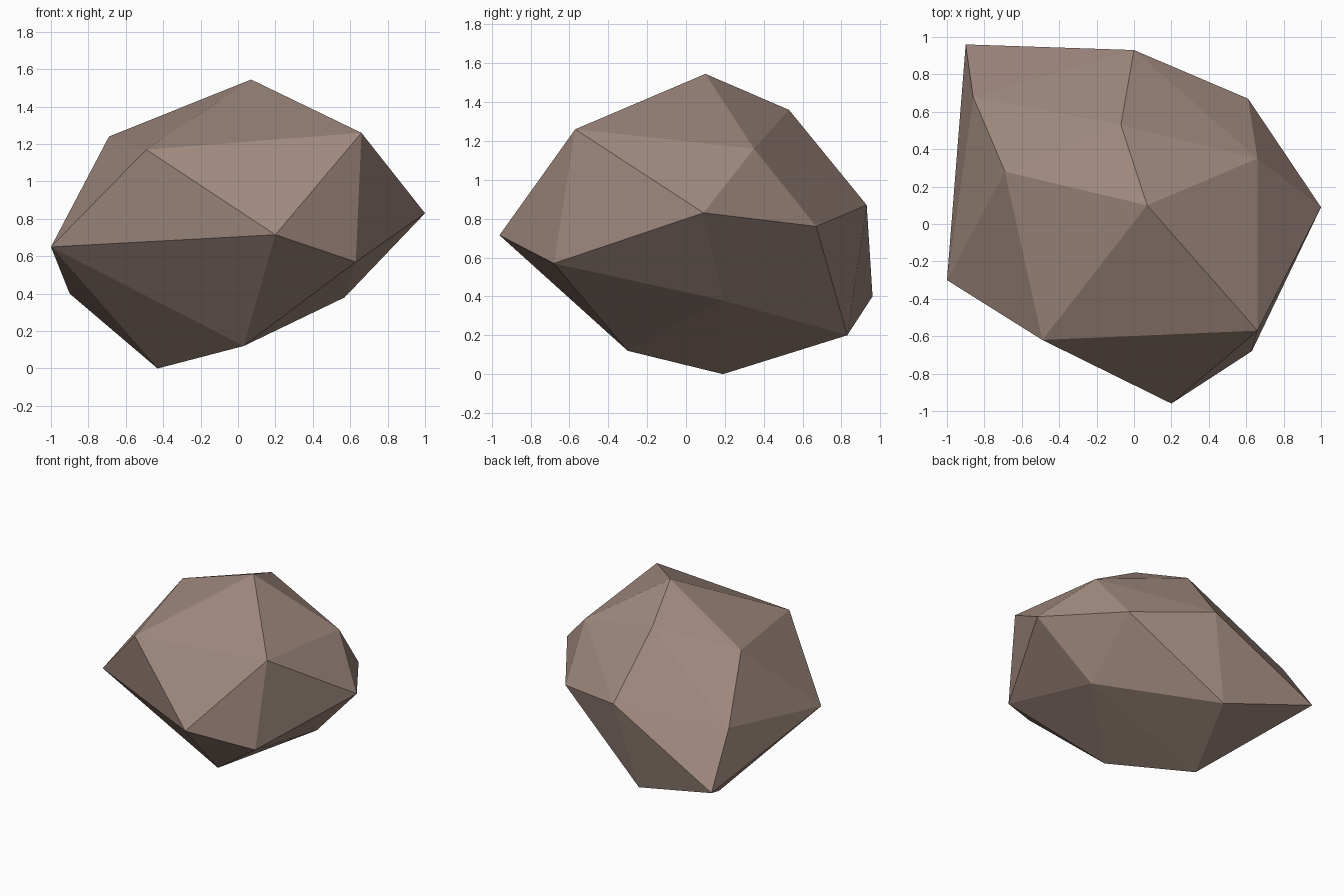
import bpy, bmesh

# Corner points of the faceted boulder, grouped by level
CROWN = [(0.07, 0.10, 1.545), (-0.07, 0.53, 1.36), (0.66, -0.57, 1.26),
         (-0.69, 0.28, 1.24), (-0.49, -0.62, 1.17), (0.66, 0.35, 1.16)]
BELT = [(0.0, 0.93, 0.87), (1.0, 0.09, 0.83), (-0.86, 0.68, 0.81),
        (0.61, 0.67, 0.76), (0.20, -0.96, 0.715), (-1.0, -0.30, 0.65),
        (0.63, -0.68, 0.57)]
BASE = [(-0.90, 0.96, 0.40), (0.57, 0.19, 0.38), (-0.16, 0.83, 0.20),
        (0.03, -0.30, 0.12), (-0.43, 0.19, 0.0)]

# Stone colour
stone = bpy.data.materials.new("brown grey stone")
stone.diffuse_color = (0.35, 0.25, 0.21, 1)

# Rock: convex hull of the corners, flat faces
bm = bmesh.new()
for p in CROWN + BELT + BASE:
    bm.verts.new(p)
bmesh.ops.convex_hull(bm, input=bm.verts[:])
bmesh.ops.recalc_face_normals(bm, faces=bm.faces[:])
mesh = bpy.data.meshes.new("rock")
bm.to_mesh(mesh)
bm.free()
mesh.materials.append(stone)
rock = bpy.data.objects.new("rock", mesh)
bpy.context.collection.objects.link(rock)
